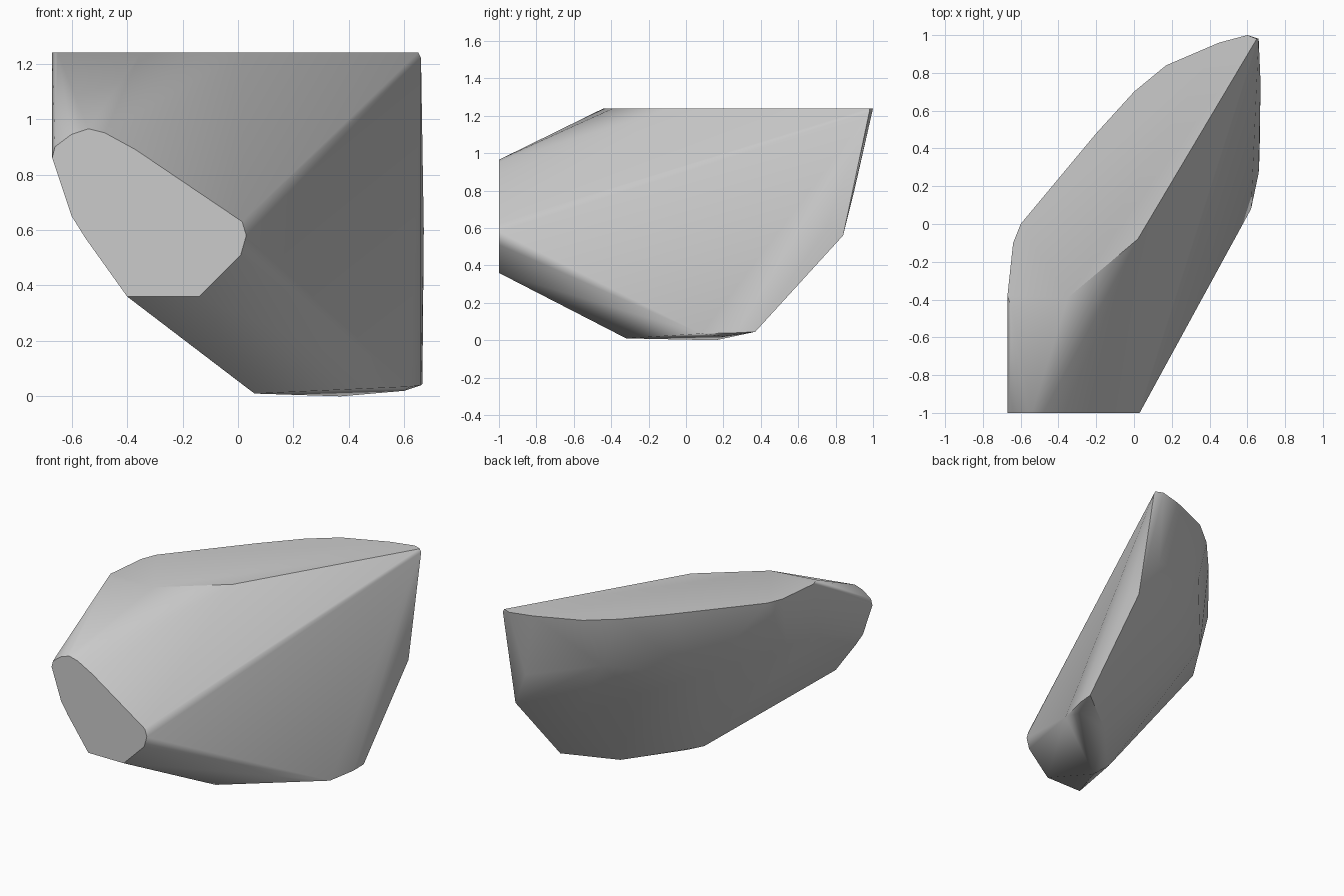
import bpy
import bmesh
import math

default_cube = bpy.data.objects.get("Cube")
if default_cube:
    bpy.data.objects.remove(default_cube, do_unlink=True)


def make_material(name, color):
    material = bpy.data.materials.new(name)
    material.use_nodes = True
    material.diffuse_color = color
    material.node_tree.nodes["Principled BSDF"].inputs["Base Color"].default_value = color
    return material


def build_rock(name, points, material):
    """Wrap the points in a convex hull and merge its coplanar triangles."""
    mesh = bpy.data.meshes.new(name)
    bm = bmesh.new()
    for point in points:
        bm.verts.new(point)
    bmesh.ops.convex_hull(bm, input=bm.verts[:])
    loose = [vert for vert in bm.verts if not vert.link_faces]
    bmesh.ops.delete(bm, geom=loose, context="VERTS")
    bmesh.ops.dissolve_limit(bm, angle_limit=math.radians(1),
                             verts=bm.verts[:], edges=bm.edges[:])
    bmesh.ops.recalc_face_normals(bm, faces=bm.faces[:])
    bm.to_mesh(mesh)
    bm.free()
    mesh.materials.append(material)
    rock = bpy.data.objects.new(name, mesh)
    bpy.context.collection.objects.link(rock)
    return rock


# Flat top plane, outlined in x and y
top_height = 1.24
top_outline = [(.65, .98), (.6, 1), (.45, .96), (.17, .84), (0, .7), (-.2, .48),
               (-.6, 0), (-.64, -.1), (-.67, -.38), (-.65, -.44), (-.35, -.39), (.02, -.08)]

# Flat front cut, outlined in x and z
front_depth = -1
front_outline = [(-.4, .36), (-.14, .36), (.01, .51), (.03, .58), (.015, .63), (-.37, .89),
                 (-.48, .95), (-.54, .965), (-.6, .945), (-.66, .9), (-.67, .86),
                 (-.6, .65), (-.55, .57)]

# Worn underside and the ridge along the right end
underside = [(.37, .16, 0), (.11, -.17, .01), (.06, -.32, .01), (.02, -.22, .04),
             (.6, .2, .02), (.62, .08, .035), (.66, .27, .04), (.665, .37, .045)]
end_ridge = [(.665, .84, .56), (.67, .75, .6), (.66, .98, 1.22)]

# Chipped back wall, tapering towards the underside
back_wall = [(.55, .9, .8), (.1, .74, .92), (-.3, .28, .78), (.03, .45, .64),
             (.4, .59, .44), (-.67, -.42, .88), (-.62, -.17, .9)]

points = [(x, y, top_height) for x, y in top_outline]
points += [(x, front_depth, z) for x, z in front_outline]
points += underside + end_ridge + back_wall

stone_grey = make_material("stone grey", (.6, .6, .6, 1))
rock = build_rock("rock", points, stone_grey)

# Soft facets with crisp borders around the flat cuts
bpy.ops.object.select_all(action="DESELECT")
rock.select_set(True)
bpy.context.view_layer.objects.active = rock
bpy.ops.object.shade_smooth_by_angle(angle=math.radians(35))
weighted = rock.modifiers.new("weighted normals", "WEIGHTED_NORMAL")
weighted.keep_sharp = True
